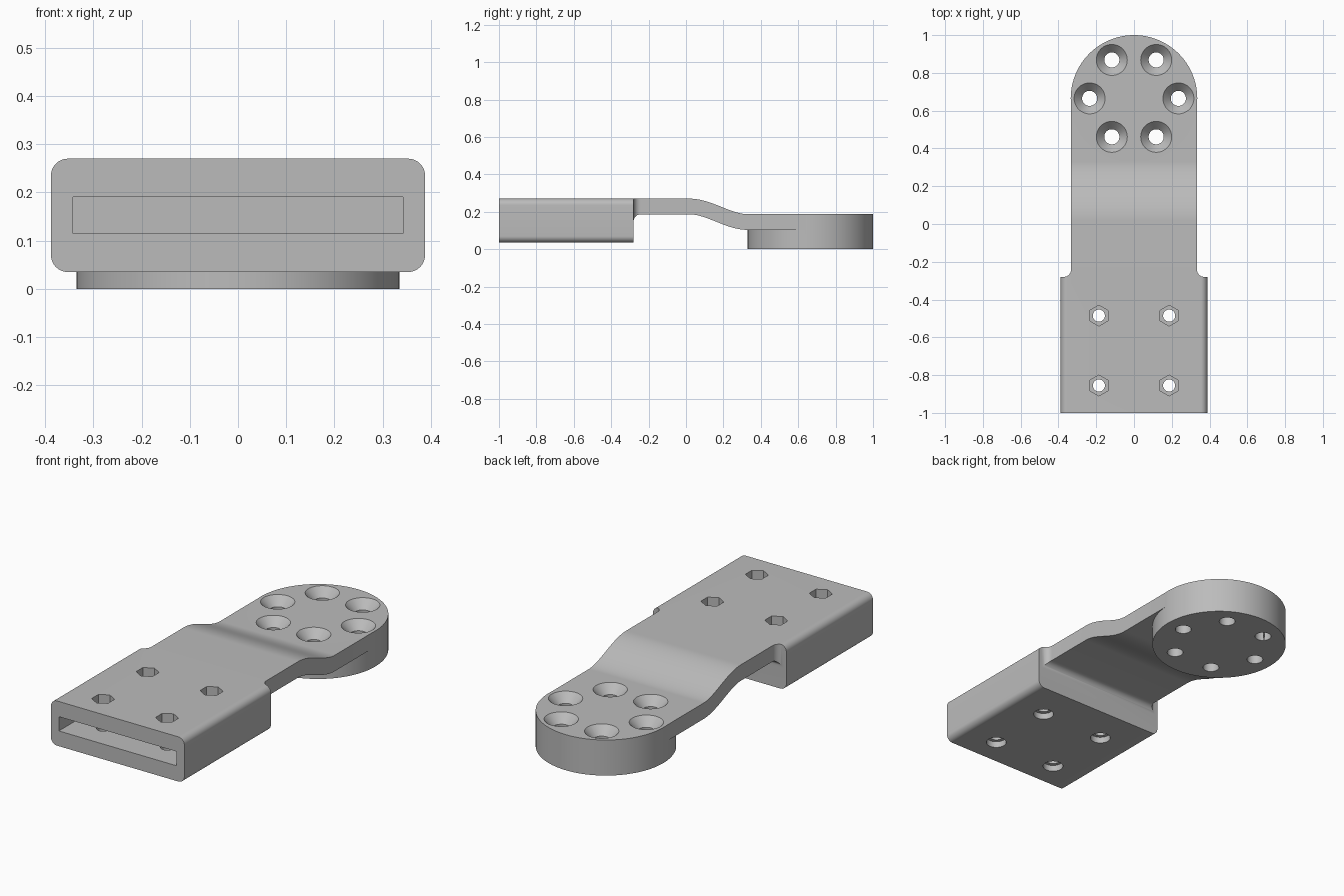
import bpy, bmesh
from math import sin, cos, pi, radians, atan2

if "Cube" in bpy.data.objects:
    bpy.data.objects.remove(bpy.data.objects["Cube"])

grey = bpy.data.materials.new("plain grey")
grey.use_nodes = True
COLOUR = (0.5, 0.5, 0.5, 1)
grey.diffuse_color = COLOUR
grey.node_tree.nodes["Principled BSDF"].inputs["Base Color"].default_value = COLOUR

HALF = 0.334          # half width of the strap
HEAD_Y, HEAD_R, HEAD_TOP = 0.665, 0.335, 0.187
TOP, REAR = 0.27, -0.28
THICK = 0.084


def loft(name, rings):
    """Closed solid through rings with equal point counts."""
    bm = bmesh.new()
    rows = [[bm.verts.new(p) for p in ring] for ring in rings]
    n = len(rows[0])
    for a, b in zip(rows, rows[1:]):
        for i in range(n):
            j = (i + 1) % n
            bm.faces.new((a[i], a[j], b[j], b[i]))
    bm.faces.new(rows[0][::-1])
    bm.faces.new(rows[-1])
    bmesh.ops.recalc_face_normals(bm, faces=bm.faces)
    mesh = bpy.data.meshes.new(name)
    bm.to_mesh(mesh)
    bm.free()
    mesh.materials.append(grey)
    obj = bpy.data.objects.new(name, mesh)
    bpy.context.collection.objects.link(obj)
    return obj


def rect(hx, z0, z1, y):
    return [(-hx, y, z0), (hx, y, z0), (hx, y, z1), (-hx, y, z1)]


def turned(name, x, y, steps, sides=48, turn=0):
    """Upright solid from (radius, height) steps."""
    return loft(name, [[(x + r * cos(turn + 2 * pi * i / sides),
                         y + r * sin(turn + 2 * pi * i / sides), z)
                        for i in range(sides)] for r, z in steps])


def rounded(hx, z0, z1, r, y, steps=10):
    ring = []
    corners = [(hx - r, z1 - r), (r - hx, z1 - r), (r - hx, z0 + r), (hx - r, z0 + r)]
    for k, (cx, cz) in enumerate(corners):
        for i in range(steps + 1):
            a = (k + i / steps) * pi / 2
            ring.append((cx + r * cos(a), y, cz + r * sin(a)))
    return ring


def combine(target, tool, operation):
    mod = target.modifiers.new(operation.title(), 'BOOLEAN')
    mod.operation, mod.solver, mod.object = operation, 'EXACT', tool
    bpy.context.view_layer.objects.active = target
    bpy.ops.object.modifier_apply(modifier=mod.name)
    bpy.data.objects.remove(tool)


# Sleeve with rounded long edges
def sleeve(name, y0, y1):
    return loft(name, [rounded(0.388, 0.035, TOP, 0.035, y) for y in (y0, y1)])


body = sleeve("mounting_bracket", -1, REAR)

# Strap with an S-shaped step down to the head
path = [(-0.31, 0.0)]
path += [(0.02 + 0.31 * i / 32, i / 32) for i in range(33)]
path += [(HEAD_Y, 1.0)]
drop = TOP - HEAD_TOP
upper, lower = [], []
for y, t in path:
    t = min(max(t, 0), 1)
    z = TOP - THICK / 2 - drop * t * t * (3 - 2 * t)
    slope = atan2(-drop * 6 * t * (1 - t), 0.31)
    dy, dz = -sin(slope) * THICK / 2, cos(slope) * THICK / 2
    upper.append((y + dy, z + dz))
    lower.append((y - dy, z - dz))
side = upper + lower[::-1]
strap = loft("strap", [[(x, y, z) for y, z in side] for x in (-HALF, HALF)])

# Fillet around the root of the strap, trimmed to the sleeve section
R = 0.037
rings = [rect(HALF + R, TOP - THICK - R, TOP, REAR - 0.02)]
for i in range(11):
    a = pi / 2 * (1 - i / 10)
    d = R * (1 - cos(a))
    rings.append(rect(HALF + d, TOP - THICK - d, TOP, REAR + R * (1 - sin(a))))
fillet = loft("strap_fillet", rings)
combine(fillet, sleeve("fillet_trim", -0.5, 0), 'INTERSECT')

# Round head
head = turned("head", 0, HEAD_Y, [(HEAD_R, 0), (HEAD_R, HEAD_TOP)], 96)

for part in (fillet, strap, head):
    combine(body, part, 'UNION')

# Blind slot in the sleeve
combine(body, loft("slot", [rect(0.342, 0.115, 0.19, y) for y in (-1.1, -0.34)]),
        'DIFFERENCE')

# Hex nut pockets, bolt holes and wider bores underneath
for x in (-0.186, 0.186):
    for y in (-0.855, -0.485):
        combine(body, turned("nut_pocket", x, y, [(0.055, 0.222), (0.055, 0.3)], 6, pi / 6),
                'DIFFERENCE')
        combine(body, turned("bolt_hole", x, y, [(0.05, 0), (0.05, 0.068), (0.032, 0.068),
                                                 (0.032, 0.25)]), 'DIFFERENCE')

# Countersunk ring of screw holes
for k in range(6):
    a = k * pi / 3
    combine(body, turned("screw_hole", 0.235 * cos(a), HEAD_Y + 0.235 * sin(a),
                         [(0.04, -0.05), (0.04, HEAD_TOP - 0.045), (0.082, HEAD_TOP),
                          (0.082, HEAD_TOP + 0.05)]), 'DIFFERENCE')

bpy.ops.object.select_all(action='DESELECT')
body.select_set(True)
bpy.context.view_layer.objects.active = body
bpy.ops.object.shade_smooth_by_angle(angle=radians(30))
